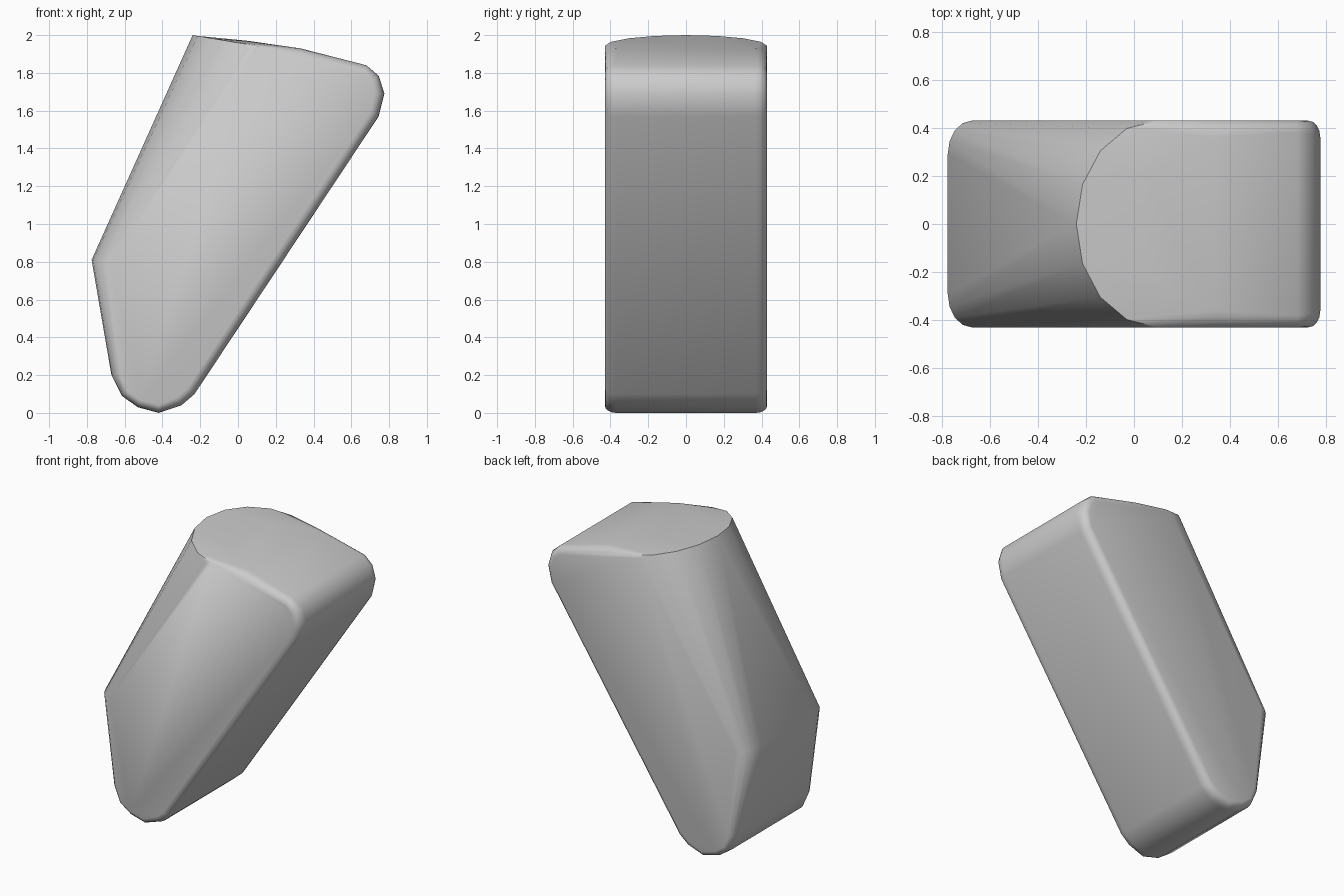
import bpy, bmesh, math

if "Cube" in bpy.data.objects:
    bpy.data.objects.remove(bpy.data.objects["Cube"])

HALF_WIDTH = 0.43

# Side outline: x, z, inward direction (x, z), rounding depth, rounding width
outline = [
    (-0.24, 2.00, 1.0, -0.17, 0.34, 0.43),   # top back edge, broadly rounded
    (0.05, 1.97, 0.2, -1.0, 0.04, 0.22),
    (0.33, 1.93, -0.1, -1.0, 0.05, 0.07),
    (0.68, 1.84, -0.4, -0.9, 0.05, 0.05),
    (0.745, 1.785, -0.8, -0.6, 0.05, 0.06),
    (0.775, 1.69, -1.0, 0.0, 0.05, 0.07),
    (0.745, 1.57, -0.83, 0.55, 0.05, 0.06),
    (-0.23, 0.10, -0.83, 0.55, 0.05, 0.06),
    (-0.30, 0.04, -0.4, 0.9, 0.05, 0.06),
    (-0.42, 0.00, 0.0, 1.0, 0.04, 0.06),
    (-0.53, 0.03, 0.3, 0.95, 0.04, 0.06),
    (-0.615, 0.09, 0.7, 0.7, 0.04, 0.06),
    (-0.67, 0.20, 1.0, 0.2, 0.05, 0.08),
    (-0.775, 0.81, 1.0, -0.1, 0.10, 0.14),   # back corner
]

# Sweep a quarter ellipse at each outline point, mirrored, and wrap a hull
bm = bmesh.new()
STEPS = 4
for x, z, dx, dz, depth, width in outline:
    for i in range(STEPS + 1):
        a = math.pi / 2 * i / STEPS
        inset = depth * (1 - math.cos(a))
        y = HALF_WIDTH - width * (1 - math.sin(a))
        for side in (-1, 1):
            bm.verts.new((x + dx * inset, side * y, z + dz * inset))
bmesh.ops.remove_doubles(bm, verts=bm.verts[:], dist=0.001)
hull = bmesh.ops.convex_hull(bm, input=bm.verts[:])
loose = [v for v in bm.verts if not v.link_faces]
bmesh.ops.delete(bm, geom=loose, context='VERTS')
bmesh.ops.dissolve_limit(bm, angle_limit=math.radians(1),
                         verts=bm.verts[:], edges=bm.edges[:])
bmesh.ops.recalc_face_normals(bm, faces=bm.faces[:])

mesh = bpy.data.meshes.new("rounded_block")
bm.to_mesh(mesh)
bm.free()
block = bpy.data.objects.new("rounded_block", mesh)
bpy.context.collection.objects.link(block)

# Smooth shading
bpy.context.view_layer.objects.active = block
block.select_set(True)
bpy.ops.object.shade_smooth_by_angle(angle=math.radians(50))
